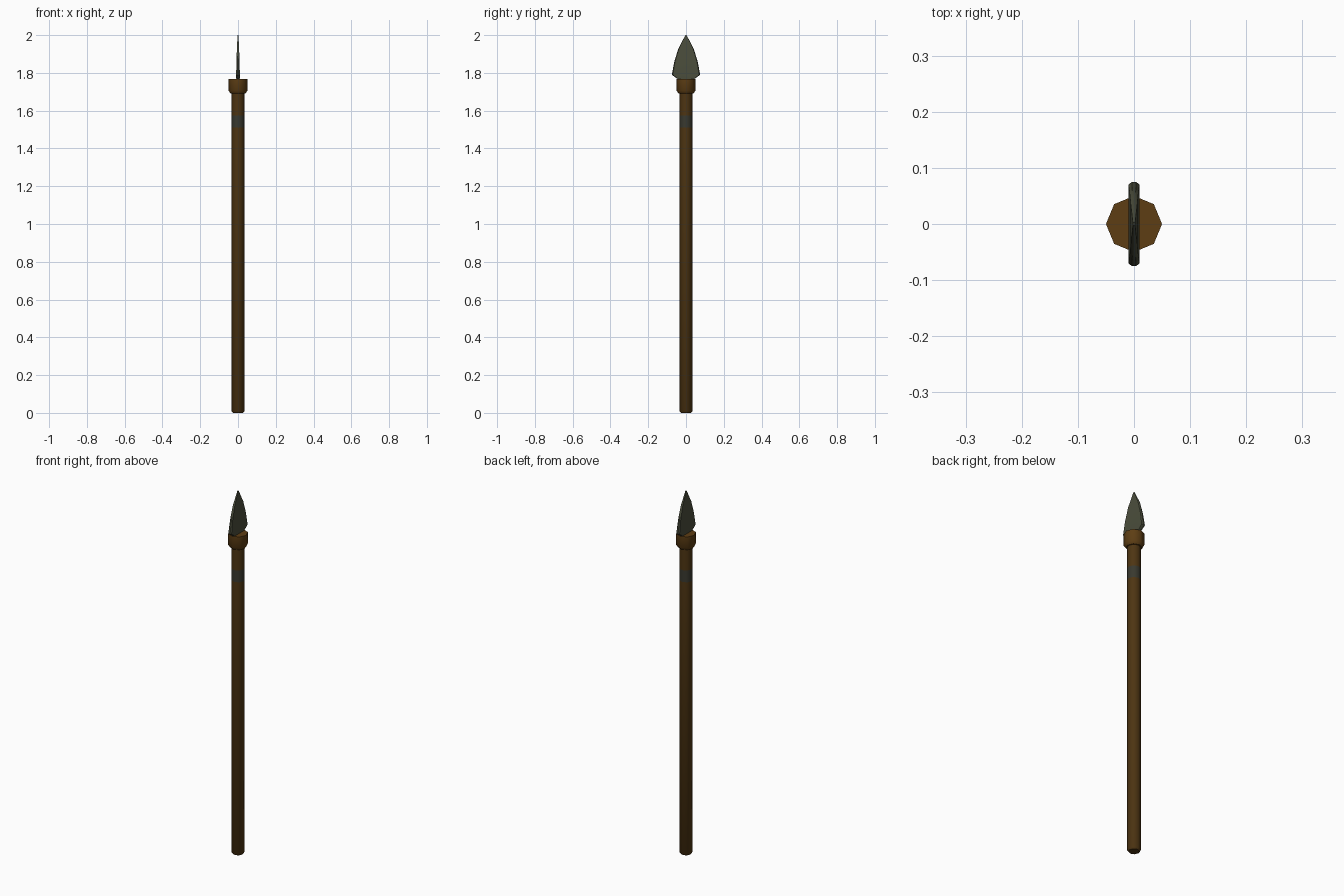
import bpy, bmesh, math

if "Cube" in bpy.data.objects:
    bpy.data.objects.remove(bpy.data.objects["Cube"])


def material(name, rgb):
    m = bpy.data.materials.new(name)
    m.diffuse_color = (*rgb, 1)
    m.use_nodes = True
    m.node_tree.nodes["Principled BSDF"].inputs["Base Color"].default_value = m.diffuse_color
    return m


wood = material("dark wood", (0.075, 0.035, 0.006))
binding = material("collar brown", (0.11, 0.048, 0.007))
stone = material("grey green stone", (0.07, 0.075, 0.045))
wrap = material("dark grey wrap", (0.04, 0.04, 0.028))


def finish(name, bm, mats, angle):
    bmesh.ops.recalc_face_normals(bm, faces=bm.faces)
    me = bpy.data.meshes.new(name)
    bm.to_mesh(me)
    bm.free()
    ob = bpy.data.objects.new(name, me)
    bpy.context.collection.objects.link(ob)
    for m in mats:
        me.materials.append(m)
    bpy.ops.object.select_all(action='DESELECT')
    ob.select_set(True)
    bpy.context.view_layer.objects.active = ob
    bpy.ops.object.shade_smooth_by_angle(angle=math.radians(angle))
    return ob


def loft(rings):
    """Skin a stack of equal-length point rings and cap both ends."""
    bm = bmesh.new()
    vs = [[bm.verts.new(p) for p in r] for r in rings]
    n = len(vs[0])
    for a, b in zip(vs, vs[1:]):
        for i in range(n):
            j = (i + 1) % n
            bm.faces.new((a[i], a[j], b[j], b[i]))
    bm.faces.new(vs[0][::-1])
    bm.faces.new(vs[-1])
    return bm


def octagon(r, z):
    return [(r * math.cos(i * math.pi / 4), r * math.sin(i * math.pi / 4), z) for i in range(8)]


# Shaft with a slightly chamfered butt and a flush wrapped band
bm = loft([octagon(r, z) for r, z in
           [(0.027, 0), (0.034, 0.008), (0.034, 1.51), (0.034, 1.575), (0.034, 1.72)]])
for f in bm.faces:
    f.material_index = int(1.51 < f.calc_center_median().z < 1.575)
finish("shaft", bm, [wood, wrap], 50)

# Collar under the blade
bm = loft([octagon(r, z) for r, z in [(0.04, 1.692), (0.05, 1.705), (0.05, 1.768)]])
finish("collar", bm, [binding], 50)


# Leaf-shaped blade: half outline (y, z, half thickness), bevelled cutting edges
def section(y, z, t, drop):
    e = y * 0.93
    return [(t, -e, z), (t, 0, z - drop), (t, e, z), (t * 0.4, y, z),
            (-t * 0.4, y, z), (-t, e, z), (-t, 0, z - drop), (-t, -e, z),
            (-t * 0.4, -y, z), (t * 0.4, -y, z)]


bm = loft([section(*s) for s in [(0.045, 1.768, 0.009, 0.004), (0.075, 1.79, 0.01, 0),
                                 (0.062, 1.86, 0.008, 0), (0.04, 1.93, 0.006, 0),
                                 (0.003, 2.0, 0.002, 0)]])
finish("blade", bm, [stone], 30)
